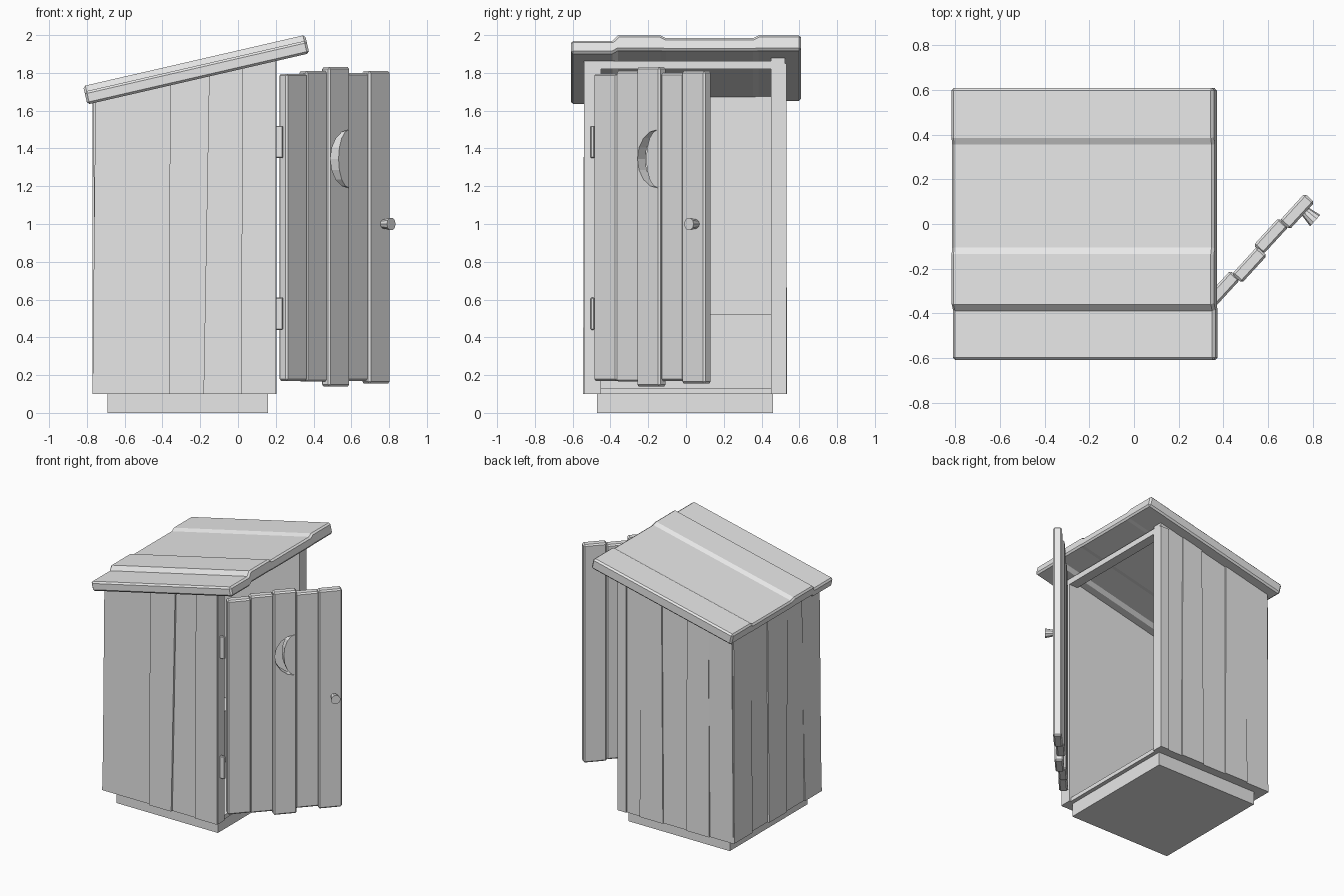
import bpy, bmesh
from math import sin, cos, pi, radians
from mathutils import Vector, Matrix

if "Cube" in bpy.data.objects:
    bpy.data.objects.remove(bpy.data.objects["Cube"])

grey = bpy.data.materials.new("plain_grey")
grey.use_nodes = True
grey.diffuse_color = (0.8, 0.8, 0.8, 1)
grey.node_tree.nodes["Principled BSDF"].inputs["Base Color"].default_value = (0.8, 0.8, 0.8, 1)


def finish(name, bm, bevel=0.0):
    """Turn a bmesh into a flat-shaded object with an optional chamfer."""
    bmesh.ops.recalc_face_normals(bm, faces=bm.faces)
    if bevel:
        bmesh.ops.bevel(bm, geom=bm.edges[:], offset=bevel, segments=1, affect='EDGES')
    mesh = bpy.data.meshes.new(name)
    bm.to_mesh(mesh)
    bm.free()
    mesh.materials.append(grey)
    ob = bpy.data.objects.new(name, mesh)
    bpy.context.collection.objects.link(ob)
    return ob


def loft(name, ring_a, ring_b, bevel=0.0):
    """Join two matching rings of points into a closed solid."""
    bm = bmesh.new()
    a = [bm.verts.new(p) for p in ring_a]
    b = [bm.verts.new(p) for p in ring_b]
    bm.faces.new(a)
    bm.faces.new(b)
    for i in range(len(a)):
        j = (i + 1) % len(a)
        bm.faces.new((a[i], a[j], b[j], b[i]))
    return finish(name, bm, bevel)


def box(name, lo, hi, bevel=0.0):
    ring = [(lo[0], lo[1]), (hi[0], lo[1]), (hi[0], hi[1]), (lo[0], hi[1])]
    return loft(name, [(x, y, lo[2]) for x, y in ring], [(x, y, hi[2]) for x, y in ring], bevel)


def roof_under(x):
    return 1.645 + 0.2304 * (x + 0.8)


# Foundation, floor and bench
box("foundation", (-0.69, -0.47, 0), (0.16, 0.46, 0.1))
box("floor", (-0.74, -0.5, 0.1), (0.19, 0.5, 0.13))
box("bench", (-0.7, -0.46, 0.13), (-0.3, 0.46, 0.52))


# Plank walls: each plank has bottom edges, top edges and its own outset
def wall(name, along, out, bottoms, tops, outsets, inner=0.45):
    along, out = Vector(along), Vector(out)
    for i, (low_out, high_out) in enumerate(outsets):
        def ring(edges, outer, z=None):
            pts = [along * edges[i] + out * inner, along * edges[i + 1] + out * inner,
                   along * edges[i + 1] + out * outer, along * edges[i] + out * outer]
            return [(p.x, p.y, roof_under(p.x) + 0.01 if z is None else z) for p in pts]
        loft(f"{name}_plank_{i + 1}", ring(bottoms, low_out, 0.1), ring(tops, high_out))


wall("front_wall", (1, 0, 0), (0, -1, 0),
     (-0.77, -0.56, -0.365, -0.18, 0.015, 0.2), (-0.735, -0.56, -0.36, -0.15, 0.025, 0.2),
     [(0.53, 0.53), (0.53, 0.53), (0.545, 0.54), (0.53, 0.525), (0.54, 0.54)])
wall("back_wall", (1, 0, 0), (0, 1, 0),
     (-0.765, -0.57, -0.375, -0.18, 0.015, 0.2), (-0.755, -0.56, -0.38, -0.165, 0.005, 0.2),
     [(0.525, 0.53), (0.535, 0.53), (0.525, 0.52), (0.535, 0.53), (0.525, 0.525)])
wall("rear_side", (0, 1, 0), (-1, 0, 0),
     (-0.525, -0.33, -0.11, 0.1, 0.3, 0.52), (-0.525, -0.3, -0.12, 0.12, 0.31, 0.52),
     [(0.77, 0.755), (0.76, 0.765), (0.77, 0.77), (0.755, 0.765), (0.77, 0.765)], 0.69)

# Door frame: posts and header
for side, sign in (("front", -1), ("back", 1)):
    y0, y1 = sorted((sign * 0.45, sign * 0.532))
    box(f"{side}_door_post", (0.13, y0, 0.1), (0.203, y1, 1.85))
box("door_header", (0.13, -0.52, 1.82), (0.203, 0.52, 1.862))

# Roof: stepped cross-section swept along the slope
tops = [(-0.61, -0.03), (-0.39, -0.03), (-0.36, 0), (-0.135, 0), (-0.105, -0.015),
        (0.355, -0.015), (0.385, 0), (0.61, 0)]
section = tops + [(y, min(h - 0.07, -0.083)) for y, h in reversed(tops)]
slope, lift = Vector((0.9745, 0, 0.2245)), Vector((-0.2245, 0, 0.9745))
eave = Vector((-0.82, 0, 1.73))


def roof_ring(u):
    return [eave + slope * u + lift * h + Vector((0, y, 0)) for y, h in section]


roof = loft("roof", roof_ring(0), roof_ring(1.206))
chamfer = roof.modifiers.new("chamfer", 'BEVEL')
chamfer.width, chamfer.segments, chamfer.angle_limit = 0.012, 1, radians(50)

# Open door in hinge space: x along the door, y into its thickness, z up
hinge_space = (Matrix.Translation((0.26, -0.49, 0)) @ Matrix.Rotation(radians(47.5), 4, 'Z'))
door_planks = [(0.17, 1.795, 0), (0.165, 1.81, 0.004), (0.14, 1.83, -0.012),
               (0.17, 1.8, 0.004), (0.155, 1.81, -0.008)]
planks = []
for i, (low, high, shift) in enumerate(door_planks):
    plank = box(f"door_plank_{i + 1}", (i * 0.16 - 0.003, shift, low),
                ((i + 1) * 0.16 + 0.003, shift + 0.06, high), 0.01)
    plank.matrix_world = hinge_space
    planks.append(plank)

# Crescent opening cut through the middle plank
steps = [-pi / 2 + pi * k / 8 for k in range(9)]
moon = [(0.475 - 0.148 * cos(t), 1.345 + 0.155 * sin(t)) for t in steps]
moon += [(0.475 - 0.085 * cos(t), 1.345 + 0.155 * sin(t)) for t in reversed(steps[1:-1])]
cutter = loft("moon_cutter", [(s, -0.1, z) for s, z in moon], [(s, 0.2, z) for s, z in moon])
cutter.matrix_world = hinge_space
cutter.hide_render = True
cut = planks[2].modifiers.new("moon", 'BOOLEAN')
cut.object, cut.operation, cut.solver = cutter, 'DIFFERENCE', 'EXACT'
bpy.context.view_layer.objects.active = planks[2]
bpy.ops.object.modifier_apply(modifier="moon")
bpy.data.objects.remove(cutter)

# Door knob flaring outwards
def circle(radius, y):
    return [(0.745 + radius * cos(k * pi / 5), y, 1 + radius * sin(k * pi / 5)) for k in range(10)]


knob = loft("door_knob", circle(0.022, 0.0), circle(0.034, -0.065))
knob.matrix_world = hinge_space

# Hinges
for label, z in (("lower", 0.44), ("upper", 1.35)):
    box(f"{label}_hinge", (0.195, -0.505, z), (0.238, -0.485, z + 0.17), 0.004)
